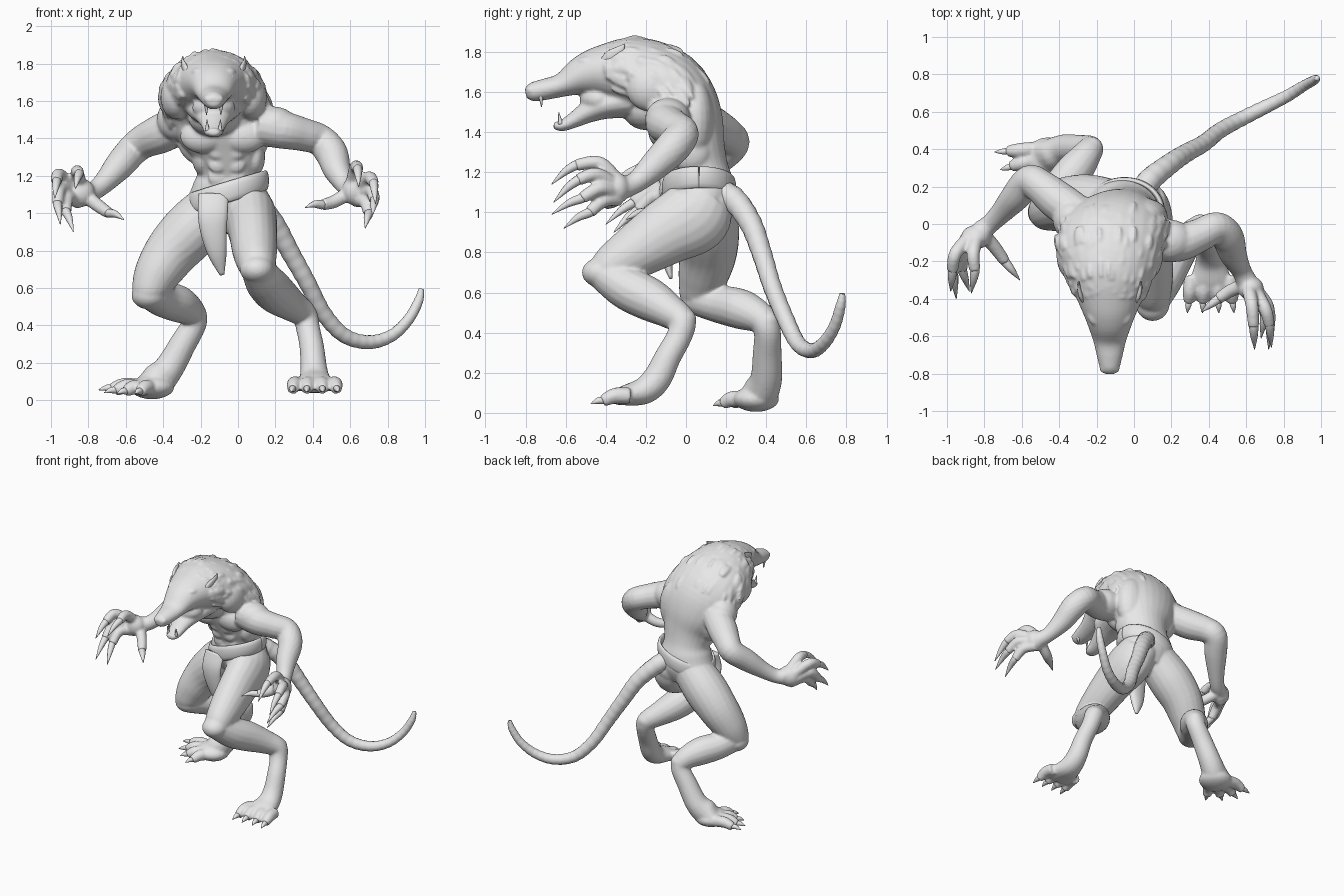
import bpy, bmesh, math, random
from mathutils import Vector, Matrix

random.seed(4)
skin = bpy.data.materials.new("plain grey")
skin.diffuse_color = (0.8, 0.8, 0.8, 1)


def tube(bm, pts, ref=(1, 0, 0), n=16, steps=5, ripple=0.0):
    """Smooth loft through (x, y, z, r) or (x, y, z, width, depth) stations."""
    P = [Vector(p if len(p) == 5 else (*p, p[3])) for p in pts]
    P = [P[0]] + P + [P[-1]]
    path = []
    for i in range(1, len(P) - 2):
        a, b, c, d = P[i - 1:i + 3]
        for s in range(steps):
            t = s / steps
            path.append(0.5 * (2 * b + (c - a) * t + (2 * a - 5 * b + 4 * c - d) * t * t
                               + (3 * b - a - 3 * c + d) * t ** 3))
    path.append(P[-1])
    pos = [Vector(p[:3]) for p in path]
    rings = []
    for i, p in enumerate(path):
        t = (pos[min(i + 1, len(pos) - 1)] - pos[max(i - 1, 0)]).normalized()
        u = Vector(ref)
        u = (u - t * u.dot(t)).normalized()
        v = t.cross(u)
        k = 1 + (ripple if i % 4 < 2 else -ripple)
        a, b = max(p[3], .001) * k, max(p[4], .001) * k
        rings.append([bm.verts.new(pos[i] + u * a * math.cos(j * math.tau / n)
                                   + v * b * math.sin(j * math.tau / n)) for j in range(n)])
    for r, q in zip(rings, rings[1:]):
        for j in range(n):
            bm.faces.new((r[j], r[(j + 1) % n], q[(j + 1) % n], q[j]))
    bm.faces.new(rings[0][::-1])
    bm.faces.new(rings[-1])


def ball(bm, c, r):
    bmesh.ops.create_uvsphere(bm, u_segments=20, v_segments=12, radius=1,
                              matrix=Matrix.Translation(c) @ Matrix.Diagonal((*r, 1)))


def finish(bm, name, fuse=False):
    bmesh.ops.recalc_face_normals(bm, faces=bm.faces)
    me = bpy.data.meshes.new(name)
    for f in bm.faces:
        f.smooth = True
    bm.to_mesh(me)
    bm.free()
    ob = bpy.data.objects.new(name, me)
    bpy.context.collection.objects.link(ob)
    me.materials.append(skin)
    if fuse:  # blend overlapping masses into one skin
        m = ob.modifiers.new("fuse", 'REMESH')
        m.mode, m.voxel_size, m.use_smooth_shade = 'VOXEL', 0.009, True
        s = ob.modifiers.new("soften", 'SMOOTH')
        s.factor, s.iterations = 0.5, 6


HX = -0.13  # head centre line
body, claws = bmesh.new(), bmesh.new()

# torso, hunched neck, skull and snout
spine = [(-.05, .08, .95, .12, .12), (-.05, .08, 1.05, .215, .165), (-.05, .07, 1.15, .192, .165),
         (-.05, .06, 1.22, .168, .15), (-.055, .03, 1.33, .195, .165), (-.08, 0, 1.45, .25, .185),
         (-.11, -.04, 1.57, .275, .185), (HX, -.13, 1.655, .275, .185), (HX, -.28, 1.695, .23, .18),
         (HX, -.42, 1.70, .168, .135), (HX, -.52, 1.68, .125, .10), (HX, -.62, 1.635, .09, .06),
         (HX, -.71, 1.612, .068, .053), (HX, -.77, 1.6, .052, .046), (HX, -.80, 1.595, .03, .025)]
tube(body, spine, n=28)
# lower jaw, jaw hinge and throat
tube(body, [(HX, -.28, 1.56, .15, .09), (HX, -.40, 1.535, .12, .07), (HX, -.49, 1.5, .085, .055),
            (HX, -.56, 1.46, .062, .04), (HX, -.62, 1.432, .05, .028), (HX, -.66, 1.435, .028, .018)])
ball(body, (HX, -.43, 1.565), (.115, .1, .075))
ball(body, (HX, -.2, 1.52), (.14, .12, .11))

# mirrored muscle masses on head and trunk
for s in (-1, 1):
    ball(body, (HX + s * .2, -.17, 1.62), (.085, .13, .12))       # cheek ruff
    ball(body, (HX + s * .08, -.48, 1.757), (.04, .06, .022))     # brow
    ball(body, (HX + s * .032, -.775, 1.61), (.022, .022, .022))  # nostril
    ball(body, (-.08 + s * .11, -.12, 1.41), (.12, .07, .09))     # chest
    ball(body, (-.08 + s * .13, .045, 1.46), (.13, .095, .2))     # shoulder blade
    ball(body, (-.05 + s * .14, .02, 1.3), (.055, .1, .1))        # flank
    ball(body, (-.05 + s * .09, .14, 1.03), (.105, .1, .12))      # buttock
    for z in (1.19, 1.26, 1.33):
        ball(body, (-.06 + s * .05, -.07 - (z - 1.19) * .35, z), (.05, .024, .045))

# shaggy relief of short locks swept back over neck and cheeks
for i in range(170):
    f = random.uniform(6.2, 8.9)
    k = int(f)
    A, B = Vector(spine[k]), Vector(spine[k + 1])
    p = A.lerp(B, f - k)
    t = Vector((B - A)[:3]).normalized()
    v = t.cross(Vector((1, 0, 0))).normalized()
    ang = math.radians(random.uniform(-35, 215))
    out = Vector((math.cos(ang) * p[3], 0, 0)) + v * math.sin(ang) * p[4]
    a = Vector(p[:3]) + out * .98
    side = abs(math.cos(ang))
    L = random.uniform(.06, .09)
    e = a - t * L + out.normalized() * (.004 + .022 * side)
    e.z -= .03 * side
    r = .012 + .008 * side
    tube(body, [(*a, r), (*a.lerp(e, .5), r), (*e, .005)], ref=(.9, .2, .3), n=7, steps=2)

# arms
ball(body, (-.33, .02, 1.5), (.105, .11, .115))
ball(body, (.19, -.09, 1.465), (.13, .115, .105))
tube(body, [(-.28, .04, 1.49, .1), (-.4, .12, 1.43, .106), (-.5, .2, 1.385, .092), (-.56, .23, 1.34, .085),
            (-.63, .15, 1.26, .08), (-.71, .06, 1.17, .06), (-.77, .0, 1.12, .052), (-.82, -.04, 1.11, .058)],
     ref=(0, 0, 1))
tube(body, [(.12, -.09, 1.47, .11), (.24, -.1, 1.445, .102), (.35, -.06, 1.42, .09), (.44, -.02, 1.39, .085),
            (.5, -.07, 1.32, .088), (.53, -.16, 1.23, .074), (.575, -.25, 1.15, .054), (.61, -.32, 1.12, .058)],
     ref=(0, .6, 1))
ball(body, (-.845, -.07, 1.11), (.08, .065, .078))
ball(body, (.625, -.345, 1.12), (.07, .065, .078))

# fingers: base, knuckle, fingertip, claw point
fingers = [
    [(-.84, -.07, 1.14), (-.86, -.16, 1.22), (-.85, -.25, 1.21), (-.87, -.37, 1.13)],
    [(-.88, -.07, 1.13), (-.955, -.16, 1.205), (-.97, -.25, 1.17), (-.98, -.36, 1.08)],
    [(-.88, -.06, 1.09), (-.95, -.17, 1.13), (-.965, -.26, 1.05), (-.95, -.40, .94)],
    [(-.85, -.06, 1.06), (-.91, -.16, 1.08), (-.92, -.24, 1.01), (-.88, -.36, .90)],
    [(-.80, -.06, 1.08), (-.74, -.13, 1.035), (-.69, -.20, 1.0), (-.61, -.30, .965)],
    [(.61, -.34, 1.15), (.63, -.43, 1.245), (.64, -.55, 1.235), (.645, -.67, 1.14)],
    [(.64, -.35, 1.13), (.70, -.45, 1.19), (.725, -.54, 1.16), (.735, -.66, 1.05)],
    [(.645, -.35, 1.1), (.71, -.43, 1.12), (.73, -.52, 1.07), (.72, -.67, .99)],
    [(.63, -.33, 1.07), (.68, -.41, 1.06), (.70, -.48, 1.0), (.68, -.61, .92)],
    [(.58, -.33, 1.1), (.51, -.36, 1.06), (.45, -.40, 1.045), (.36, -.47, 1.03)]]
for a, b, c, d in fingers:
    tube(body, [(*a, .039), (*b, .036), (*c, .031)], ref=(.3, .1, 1), n=10)
    q = Vector(b).lerp(Vector(c), .8)
    m = Vector(c).lerp(Vector(d), .45) + Vector((0, 0, .01))
    tube(claws, [(*q, .021), (*c, .025), (*m, .019), (*d, .002)], ref=(.3, .1, 1), n=10, steps=3)

# forward leg with kneecap and calf
tube(body, [(.04, .1, 1.06, .13, .15), (.065, .04, .98, .14, .185), (.08, -.1, .9, .13, .165),
            (.09, -.26, .8, .12, .135), (.1, -.38, .725, .1, .105), (.105, -.43, .69, .08, .075)], n=20)
ball(body, (.1, -.425, .7), (.092, .095, .075))
tube(body, [(.1, -.42, .7, .085), (.15, -.3, .625, .108), (.21, -.18, .565, .108), (.29, -.08, .505, .086),
            (.355, -.02, .455, .07), (.375, -.035, .38, .064), (.395, -.09, .28, .066), (.405, -.145, .17, .072),
            (.41, -.21, .11, .085, .068), (.41, -.3, .088, .11, .052), (.41, -.36, .075, .11, .035)])
ball(body, (.355, -.005, .465), (.062, .058, .055))
# trailing leg with kneecap and calf
tube(body, [(-.12, .1, 1.04, .14), (-.24, .11, .92, .155), (-.35, .11, .8, .145), (-.43, .085, .68, .125),
            (-.47, .065, .59, .1), (-.475, .065, .55, .08)], n=20)
ball(body, (-.475, .065, .56), (.095, .09, .075))
tube(body, [(-.46, .07, .57, .09), (-.4, .18, .54, .097), (-.32, .28, .515, .1), (-.25, .375, .47, .078),
            (-.235, .405, .41, .068), (-.295, .405, .3, .072), (-.37, .4, .17, .08),
            (-.44, .37, .1, .09), (-.52, .34, .065, .1, .045)], ref=(.5, -.8, 0))
ball(body, (-.225, .405, .455), (.06, .062, .058))
ball(body, (-.31, .3, .535), (.06, .06, .06))
ball(body, (-.46, .35, .07), (.12, .115, .065))

# toes: base to claw point
toes = [((x, -.28, .085), (x + (x - .41) * .25, -.475, .045)) for x in (.31, .375, .445, .51)]
toes += [((-.52, .4, .07), (-.745, .385, .055)), ((-.52, .35, .07), (-.715, .29, .04)),
         ((-.5, .31, .065), (-.645, .205, .035)), ((-.46, .29, .065), (-.55, .135, .035))]
for a, d in toes:
    a, d = Vector(a), Vector(d)
    b, c = a.lerp(d, .4) + Vector((0, 0, .016)), a.lerp(d, .7)
    tube(body, [(*a, .042), (*b, .04), (*c, .03)], ref=(0, 0, 1), n=12)
    tube(claws, [(*a.lerp(d, .6), .018), (*(a.lerp(d, .8) + Vector((0, 0, .008))), .017), (*d, .002)],
         ref=(0, 0, 1), n=10, steps=3)
finish(body, "body", fuse=True)
finish(claws, "claws")

# ringed tail
bm = bmesh.new()
tube(bm, [(.02, .13, 1.1, .07), (.08, .23, 1.07, .064), (.19, .32, .95, .056), (.28, .38, .79, .05),
          (.37, .43, .63, .046), (.46, .5, .46, .043), (.57, .56, .345, .04), (.7, .625, .31, .037),
          (.82, .685, .345, .033), (.91, .74, .43, .029), (.965, .77, .53, .025), (.98, .78, .595, .014)],
     ref=(.5, -.8, .3), n=14, steps=12, ripple=.015)
finish(bm, "tail")

# ears, eyes and teeth
ears, eyes, teeth = bmesh.new(), bmesh.new(), bmesh.new()
for s in (-1, 1):
    tube(ears, [(HX + s * .12, -.42, 1.72, .02, .02), (HX + s * .15, -.38, 1.765, .016, .04),
                (HX + s * .165, -.335, 1.805, .01, .026), (HX + s * .165, -.305, 1.84, .002, .002)], n=10)
    ball(eyes, (HX + s * .094, -.53, 1.725), (.015, .018, .014))
    tube(teeth, [(HX + s * .04, -.725, 1.59, .014), (HX + s * .038, -.72, 1.525, .002)], n=8)
    tube(teeth, [(HX + s * .034, -.625, 1.44, .013), (HX + s * .036, -.635, 1.5, .002)], n=8)
finish(ears, "ears")
finish(eyes, "eyes")
finish(teeth, "teeth")

# tilted waist wrap and hanging cloth
bm = bmesh.new()
ring = []
for i in range(25):
    t = i * math.tau / 24
    x, y = .2 * math.cos(t), .17 * math.sin(t)
    ring.append((-.05 + x, .065 + y, 1.115 + .3 * x, .055, .016))
tube(bm, ring, ref=(0, 0, 1), n=12, steps=3)
finish(bm, "waist_wrap")
bm = bmesh.new()
tube(bm, [(-.13, -.1, 1.1, .08, .02), (-.135, -.13, 1.0, .08, .025), (-.13, -.125, .9, .07, .03),
          (-.11, -.1, .78, .05, .03), (-.085, -.075, .67, .012, .008)])
finish(bm, "loincloth")
